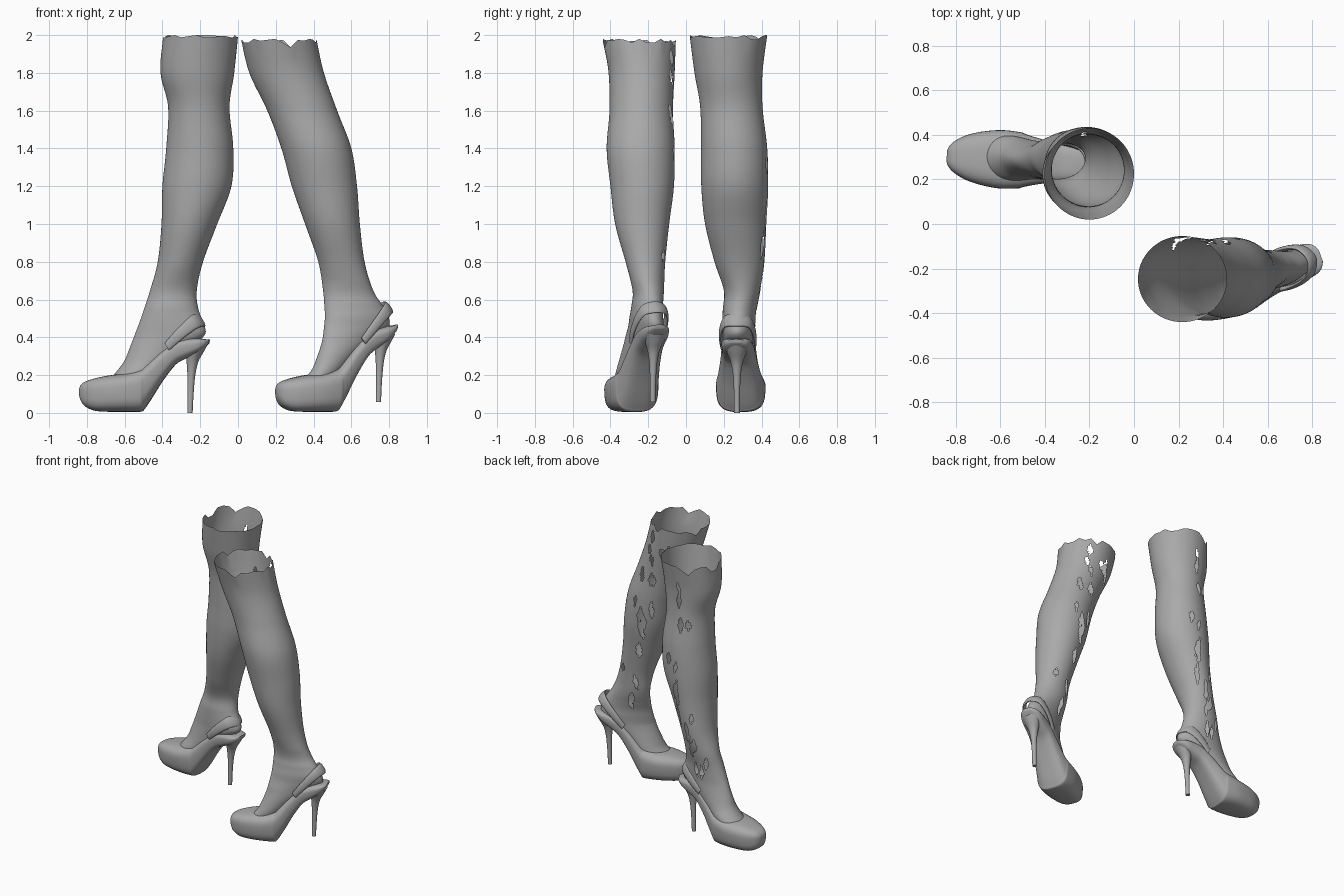
import bpy, bmesh, math, random
from mathutils import Vector

if "Cube" in bpy.data.objects:
    bpy.data.objects.remove(bpy.data.objects["Cube"])

random.seed(4)
grey = bpy.data.materials.new("dark_grey")
grey.diffuse_color = (0.4, 0.4, 0.4, 1)
grey.use_nodes = True
grey.node_tree.nodes["Principled BSDF"].inputs["Base Color"].default_value = grey.diffuse_color


def smooth_rows(rows, n):
    """Catmull-Rom interpolation between table rows."""
    out = []
    for i in range(len(rows) - 1):
        p0, p1 = rows[max(i - 1, 0)], rows[i]
        p2, p3 = rows[i + 1], rows[min(i + 2, len(rows) - 1)]
        for k in range(n):
            t = k / n
            out.append([0.5 * (2 * b + (c - a) * t + (2 * a - 5 * b + 4 * c - d) * t * t
                               + (3 * b - a - 3 * c + d) * t ** 3)
                        for a, b, c, d in zip(p0, p1, p2, p3)])
    out.append(list(rows[-1]))
    return out


def spow(v, e):
    return math.copysign(abs(v) ** e, v)


def loft(name, rings, cap_start=True, cap_end=True, drop=None):
    """Skin closed rings of points; drop(centre) removes faces."""
    bm = bmesh.new()
    loops = [[bm.verts.new(p) for p in r] for r in rings]
    n = len(loops[0])
    for a, b in zip(loops, loops[1:]):
        for i in range(n):
            j = (i + 1) % n
            bm.faces.new((a[i], a[j], b[j], b[i]))
    if cap_start:
        bm.faces.new(loops[0][::-1])
    if cap_end:
        bm.faces.new(loops[-1])
    bmesh.ops.recalc_face_normals(bm, faces=bm.faces[:])
    if drop:
        bad = [f for f in bm.faces if drop(f.calc_center_median())]
        bmesh.ops.delete(bm, geom=bad, context='FACES')
    me = bpy.data.meshes.new(name)
    bm.to_mesh(me)
    bm.free()
    me.materials.append(grey)
    ob = bpy.data.objects.new(name, me)
    bpy.context.collection.objects.link(ob)
    bpy.ops.object.select_all(action='DESELECT')
    ob.select_set(True)
    bpy.context.view_layer.objects.active = ob
    bpy.ops.object.shade_smooth_by_angle(angle=math.radians(45))
    return ob


def make_leg(name, rows, slope, segs=120):
    # torn upper rim: tear depth at every 4th segment, straight between
    knots = [random.choice((0, 0.005, 0.01, 0.02, 0.045)) for _ in range(segs // 4)]
    jag = []
    for i in range(segs):
        a, b, t = knots[i // 4], knots[(i // 4 + 1) % len(knots)], (i % 4) / 4
        jag.append(a + (b - a) * t)
    rings = []
    for z, x0, x1, yc, hw in smooth_rows(rows, 12):
        cx, rx = (x0 + x1) / 2, (x1 - x0) / 2
        yaw = slope * min(max((0.7 - z) / 0.3, 0), 1)
        ring = []
        for i in range(segs):
            a = 2 * math.pi * i / segs
            dx = rx * math.cos(a)
            tear = jag[i] * max(0, (z - 1.85) / 0.13)
            ring.append((cx + dx, yc + hw * math.sin(a) + yaw * dx, z - tear))
        rings.append(ring)
    # ragged gaps along the +y side
    holes = []
    for _ in range(24):
        z = random.uniform(0.45, 1.9)
        r = min(rings, key=lambda q: abs(q[0][2] - z))
        p = Vector(r[segs // 4 + random.randint(-9, 10)])
        holes.append((p, random.uniform(0.010, 0.02), random.uniform(0.025, 0.06),
                      random.uniform(-0.2, 0.2)))

    def torn(c):
        return any(abs((c.x - p.x - k * (c.z - p.z)) / w) + abs((c.z - p.z) / h) < 1.2
                   and abs(c.y - p.y) < 0.06 for p, w, h, k in holes)
    loft(name, rings, cap_start=False, drop=torn)


def make_shoe(prefix, toe, slope, lift, length):
    ang = math.atan(slope)
    ca, sa = math.cos(ang) * length, math.sin(ang) * length

    def place(u, v, z, raise_at=None):
        k = u if raise_at is None else raise_at
        z += lift * max(0, (k - 0.33) / 0.35)
        return (toe[0] + u * ca - v * sa, toe[1] + u * sa + v * ca, z)

    # platform, arch and heel seat: u, half width, bottom, top
    body = [(0, .025, .09, .13), (.008, .045, .065, .148), (.03, .07, .035, .165),
            (.08, .1, .012, .182), (.15, .122, .006, .197), (.24, .135, .005, .21),
            (.325, .13, .006, .235), (.345, .124, .02, .248), (.38, .114, .07, .28),
            (.44, .1, .165, .335), (.51, .09, .255, .38), (.57, .085, .29, .395),
            (.63, .08, .32, .395), (.67, .062, .35, .39), (.69, .03, .37, .39)]
    rings = []
    for u, hw, zb, zt in smooth_rows(body, 4):
        ring = []
        for i in range(40):
            a = 2 * math.pi * i / 40
            s = spow(math.sin(a), 0.65)
            v = hw * spow(math.cos(a), 0.65) * (0.96 + 0.06 * s)
            ring.append(place(u, v, (zb + zt) / 2 + s * (zt - zb) / 2))
        rings.append(ring)
    loft(prefix + "_platform_shoe", rings)

    # stiletto heel: z, u, radius along, radius across
    stem = [(0, .587, .014, .015), (.1, .59, .016, .016), (.2, .594, .021, .021),
            (.27, .6, .031, .033), (.32, .612, .046, .052), (.36, .622, .058, .07)]
    rings = [[place(u + rx * math.cos(2 * math.pi * i / 24),
                    ry * math.sin(2 * math.pi * i / 24), z, 0.6) for i in range(24)]
             for z, u, rx, ry in smooth_rows(stem, 4)]
    loft(prefix + "_stiletto_heel", rings)

    # strap hugging the back of the heel: u, v, z, half height
    half = [(.47, .084, .35, .02), (.52, .089, .4, .024), (.575, .082, .45, .028),
            (.62, .058, .485, .032)]
    path = half + [(.645, 0, .492, .035)] + [(u, -v, z, h) for u, v, z, h in half[::-1]]
    path = smooth_rows(path, 5)
    rings = []
    for k, (u, v, z, h) in enumerate(path):
        p, q = path[max(k - 1, 0)], path[min(k + 1, len(path) - 1)]
        side = Vector((p[1] - q[1], q[0] - p[0])).normalized()
        ring = []
        for i in range(16):
            a = 2 * math.pi * i / 16
            o, e = 0.011 * math.cos(a), h * math.sin(a)
            ring.append(place(u + side.x * o - 0.6 * e, v + side.y * o, z + e))
        rings.append(ring)
    loft(prefix + "_heel_strap", rings)


# leg cross-sections: z, x min, x max, y centre, y half width
straight_leg = [
    (2.0, -.40, .0, .225, .205), (1.8, -.41, -.02, .225, .18), (1.62, -.37, -.045, .24, .165),
    (1.4, -.38, -.025, .255, .175), (1.2, -.40, -.035, .258, .177), (1.0, -.405, -.11, .263, .162),
    (.8, -.425, -.185, .283, .132), (.65, -.465, -.218, .297, .097), (.55, -.497, -.21, .285, .09),
    (.47, -.525, -.18, .28, .087), (.41, -.548, -.178, .28, .085), (.34, -.575, -.27, .285, .085),
    (.27, -.605, -.36, .29, .09), (.20, -.66, -.44, .295, .1), (.13, -.73, -.5, .3, .09)]
bent_leg = [
    (1.98, .018, .415, -.247, .193), (1.8, .06, .455, -.235, .175), (1.6, .155, .525, -.237, .168),
    (1.4, .23, .60, -.24, .18), (1.2, .285, .63, -.232, .168), (1.0, .355, .645, -.232, .143),
    (.8, .425, .67, -.215, .105), (.65, .45, .715, -.2, .083), (.57, .457, .765, -.205, .08),
    (.51, .46, .797, -.21, .08), (.45, .455, .795, -.213, .08), (.38, .445, .72, -.232, .08),
    (.30, .42, .63, -.255, .085), (.22, .385, .56, -.275, .09), (.15, .32, .5, -.298, .085)]

make_leg("standing_leg", straight_leg, -0.06)
make_shoe("standing", (-.84, .305), -0.06, 0.0, 1.0)
make_leg("stepping_leg", bent_leg, 0.36)
make_shoe("stepping", (.205, -.37), 0.36, 0.075, 0.975)
